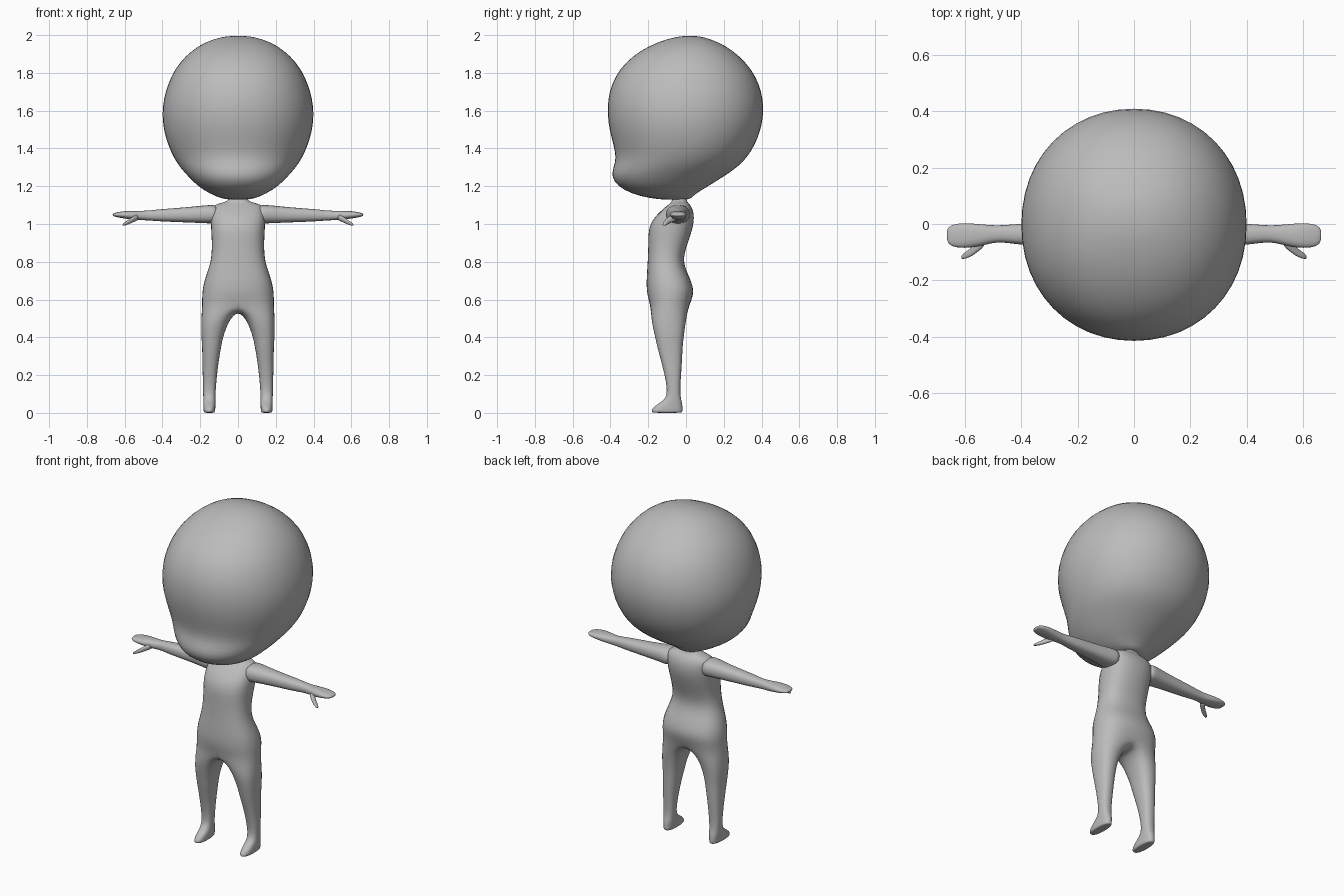
import bpy, bmesh, math

if "Cube" in bpy.data.objects:
    bpy.data.objects.remove(bpy.data.objects["Cube"])

grey = bpy.data.materials.new("plain grey")
grey.diffuse_color = (0.5, 0.5, 0.5, 1)
grey.use_nodes = True
grey.node_tree.nodes["Principled BSDF"].inputs["Base Color"].default_value = grey.diffuse_color


def finish(name, bm, levels, mirror=False):
    """Turn a bmesh into a smooth, subdivided object."""
    bmesh.ops.recalc_face_normals(bm, faces=bm.faces)
    for f in bm.faces:
        f.smooth = True
    me = bpy.data.meshes.new(name)
    bm.to_mesh(me)
    bm.free()
    me.materials.append(grey)
    ob = bpy.data.objects.new(name, me)
    bpy.context.collection.objects.link(ob)
    if mirror:
        m = ob.modifiers.new("mirror", "MIRROR")
        m.use_clip = True
    s = ob.modifiers.new("smooth", "SUBSURF")
    s.levels = s.render_levels = levels
    return ob


def bridge(bm, a, b, closed=True):
    n = len(a)
    for i in range(n if closed else n - 1):
        j = (i + 1) % n
        bm.faces.new((a[i], a[j], b[j], b[i]))


def loft(bm, rings):
    """Skin closed rings of points and cap both ends."""
    vs = [[bm.verts.new(p) for p in r] for r in rings]
    for a, b in zip(vs, vs[1:]):
        bridge(bm, a, b)
    bm.faces.new(vs[0])
    bm.faces.new(vs[-1])


# Head: (z, half width, front y, back y)
HEAD = [(1.128, .04, -.10, .0), (1.135, .09, -.19, .03), (1.16, .15, -.29, .05),
        (1.20, .215, -.365, .12), (1.25, .265, -.398, .20), (1.30, .31, -.388, .275),
        (1.35, .343, -.372, .325), (1.42, .375, -.388, .37), (1.50, .398, -.41, .40),
        (1.58, .406, -.42, .415), (1.66, .398, -.418, .412), (1.74, .375, -.398, .392),
        (1.82, .338, -.355, .35), (1.89, .28, -.285, .285), (1.945, .21, -.195, .21),
        (1.98, .13, -.10, .13), (1.997, .05, -.02, .06)]
bm = bmesh.new()
rings = []
for z, w, f, b in HEAD:
    ring = []
    for i in range(24):
        t = math.tau * i / 24
        c, s = math.cos(t), math.sin(t)
        ring.append((w * math.copysign(abs(c) ** .95, c),
                     (f + b) / 2 + (b - f) / 2 * math.copysign(abs(s) ** .95, s), z))
    rings.append(ring)
loft(bm, rings)
finish("head", bm, 1)

# Body: half torso rows that split into a closed leg, mirrored in x
G, K = 1.06, 0.8     # cage enlargement and corner fullness
TORSO = [(1.15, .045, -.07, .0), (1.118, .05, -.075, .005), (1.105, .13, -.09, .02),
         (1.07, .143, -.135, .042), (1.0, .146, -.20, .045), (.90, .138, -.20, .01),
         (.80, .142, -.203, -.022), (.71, .178, -.21, .025), (.64, .192, -.21, .046)]
LEG = [(.49, .048, .195, -.185, .0), (.40, .08, .194, -.163, -.012),
       (.345, .09, .19, -.152, -.018), (.25, .106, .188, -.125, -.022),
       (.15, .116, .186, -.102, -.03), (.085, .12, .184, -.10, -.03),
       (.055, .119, .184, -.135, -.02), (.025, .12, .183, -.182, -.018),
       (.004, .121, .182, -.184, -.018), (0, .13, .172, -.17, -.03)]


def half_row(z, w, f, b):
    m, r = (f + b) / 2, (b - f) / 2 * G
    w *= G
    return [(0, m - r, z), (w * K, m - r * K, z), (w, m, z), (w * K, m + r * K, z), (0, m + r, z)]


def leg_ring(z, x0, x1, f, b):
    cx, rx = (x0 + x1) / 2, (x1 - x0) / 2 * G
    m, r = (f + b) / 2, (b - f) / 2 * G
    shape = [(0, -1), (K, -K), (1, 0), (K, K), (0, 1), (-K, K), (-1, 0), (-K, -K)]
    return [(cx + rx * u, m + r * v, z) for u, v in shape]


bm = bmesh.new()
rows = [[bm.verts.new(p) for p in half_row(*r)] for r in TORSO]
for a, b in zip(rows, rows[1:]):
    bridge(bm, a, b, closed=False)
# Crotch ring: outer hip points plus an arch along the middle
crotch = [bm.verts.new(p) for p in
          [(0, -.195, .585), (.155, -.185, .57), (.207, -.09, .57), (.155, .015, .57), (0, .025, .585),
           (0, -.02, .55), (0, -.085, .54), (0, -.15, .55)]]
bridge(bm, rows[-1], crotch[:5], closed=False)
last = crotch
for r in LEG:
    ring = [bm.verts.new(p) for p in leg_ring(*r)]
    bridge(bm, last, ring)
    last = ring
bm.faces.new(last)
finish("body_and_legs", bm, 2, mirror=True)

# Arm with mitten hand: (x, low z, high z, front y, back y)
ARM = [(.10, 1.0, 1.10, -.11, .025), (.15, 1.003, 1.102, -.105, .02), (.22, 1.006, 1.094, -.09, .012),
       (.32, 1.01, 1.085, -.08, .005), (.42, 1.014, 1.078, -.072, .0), (.48, 1.02, 1.07, -.062, -.006),
       (.53, 1.02, 1.07, -.075, -.002), (.58, 1.026, 1.07, -.085, .003), (.62, 1.032, 1.066, -.085, .003),
       (.65, 1.038, 1.06, -.078, -.004), (.664, 1.043, 1.055, -.06, -.02)]
THUMB = [(.525, 1.02, 1.055, -.075, -.03), (.55, 1.012, 1.045, -.096, -.055),
         (.575, 1.0, 1.026, -.115, -.085), (.60, .992, 1.01, -.124, -.1), (.612, .99, .998, -.124, -.112)]


def limb(name, table, side):
    rings = []
    for x, z0, z1, y0, y1 in table:
        cy, cz, ry, rz = (y0 + y1) / 2, (z0 + z1) / 2, (y1 - y0) / 2 * G, (z1 - z0) / 2 * G
        shape = [(0, -1), (K, -K), (1, 0), (K, K), (0, 1), (-K, K), (-1, 0), (-K, -K)]
        rings.append([(side * x, cy + ry * u, cz + rz * v) for u, v in shape])
    bm = bmesh.new()
    loft(bm, rings)
    finish(name, bm, 2)


for side, word in ((1, "left"), (-1, "right")):
    limb(word + "_arm", ARM, side)
    limb(word + "_thumb", THUMB, side)
